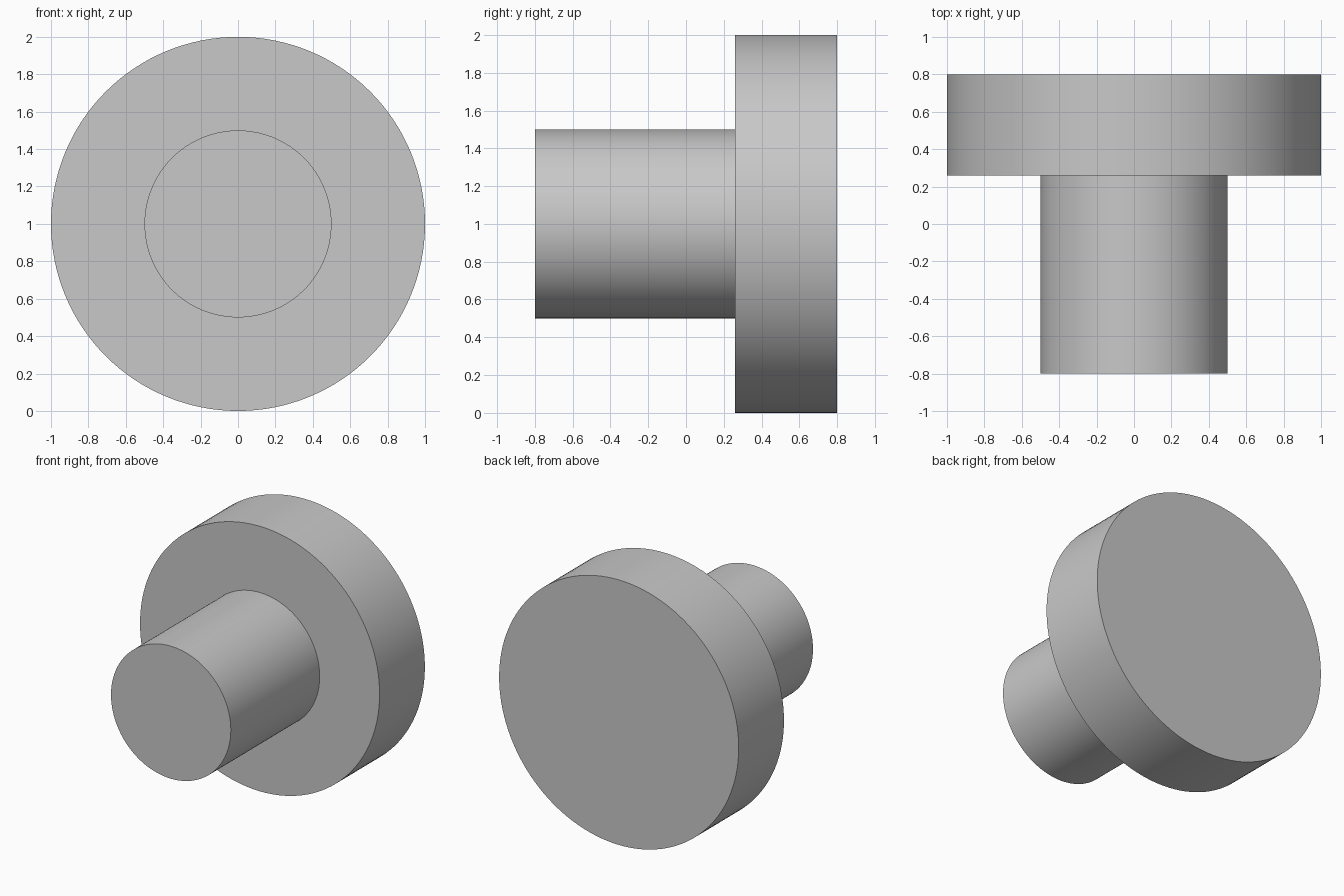
import bpy
import bmesh
import math

cube = bpy.data.objects.get("Cube")
if cube:
    bpy.data.objects.remove(cube, do_unlink=True)

SEGMENTS = 128
CENTRE_Z = 1.0

# Plain grey material
grey = bpy.data.materials.new("plain_grey")
grey.use_nodes = True
colour = (0.58, 0.58, 0.58, 1.0)
grey.diffuse_color = colour
grey.node_tree.nodes["Principled BSDF"].inputs["Base Color"].default_value = colour


def turned_solid(name, profile):
    """Turn (radius, y) points around the y axis and cap both ends."""
    bm = bmesh.new()
    rings = []
    for radius, y in profile:
        ring = []
        for i in range(SEGMENTS):
            a = math.tau * i / SEGMENTS
            ring.append(bm.verts.new((radius * math.cos(a), y, radius * math.sin(a))))
        rings.append(ring)
    for lower, upper in zip(rings, rings[1:]):
        for i in range(SEGMENTS):
            j = (i + 1) % SEGMENTS
            bm.faces.new((lower[i], lower[j], upper[j], upper[i]))
    bm.faces.new(rings[0])
    bm.faces.new(rings[-1])
    bmesh.ops.recalc_face_normals(bm, faces=bm.faces)

    mesh = bpy.data.meshes.new(name)
    bm.to_mesh(mesh)
    bm.free()
    mesh.materials.append(grey)
    obj = bpy.data.objects.new(name, mesh)
    bpy.context.collection.objects.link(obj)
    bpy.ops.object.select_all(action="DESELECT")
    obj.select_set(True)
    bpy.context.view_layer.objects.active = obj
    bpy.ops.object.shade_smooth_by_angle(angle=math.radians(30))
    return obj


# Shank at the front, stepping out to the wide flange at the back
pin = turned_solid("flanged_pin", [(0.5, -0.8), (0.5, 0.26), (1.0, 0.26), (1.0, 0.8)])
pin.location.z = CENTRE_Z
